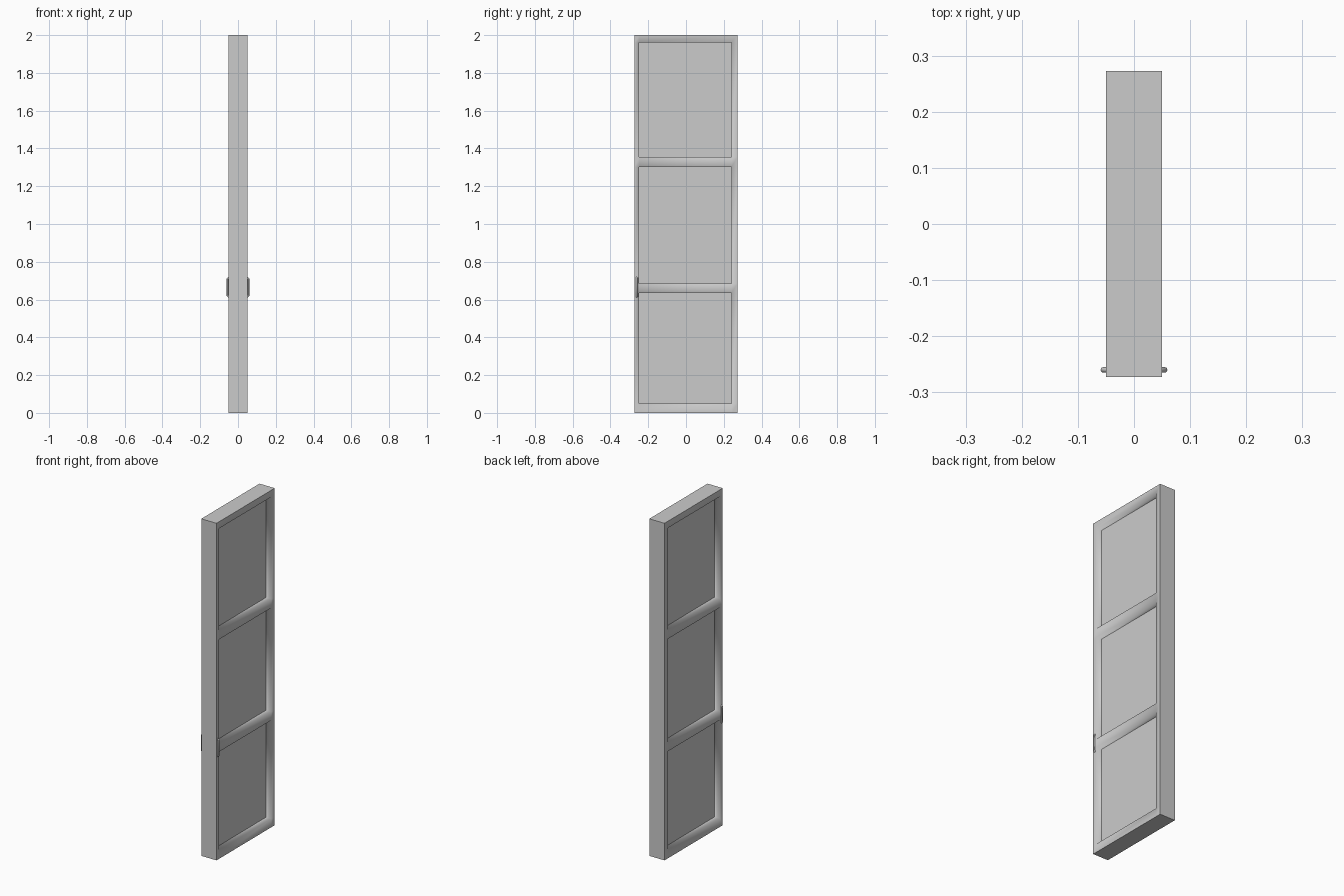
import bpy, bmesh
from mathutils import Vector

cube = bpy.data.objects.get("Cube")
if cube:
    bpy.data.objects.remove(cube)


def material(name, rgb):
    m = bpy.data.materials.new(name)
    m.use_nodes = True
    m.diffuse_color = (*rgb, 1)
    m.node_tree.nodes["Principled BSDF"].inputs["Base Color"].default_value = (*rgb, 1)
    return m


grey = material("plain grey", (0.6, 0.6, 0.6))

HALF = 0.05                                   # half thickness of the door
PANEL_HALF = 0.015                            # half thickness of the infill
YS = [-0.273, -0.248, 0.241, 0.273]
ZS = [0, 0.05, 0.635, 0.685, 1.302, 1.354, 1.96, 2]


def add_object(name, bm):
    mesh = bpy.data.meshes.new(name)
    bm.to_mesh(mesh)
    bm.free()
    mesh.materials.append(grey)
    ob = bpy.data.objects.new(name, mesh)
    bpy.context.collection.objects.link(ob)
    return ob


def box(name, lo, hi):
    bm = bmesh.new()
    bmesh.ops.create_cube(bm, size=1)
    lo, hi = Vector(lo), Vector(hi)
    for v in bm.verts:
        v.co = (lo + hi) / 2 + v.co * (hi - lo)
    return add_object(name, bm)


# Frame: a grid sheet with three openings, extruded through the thickness
bm = bmesh.new()
grid = [[bm.verts.new((-HALF, y, z)) for z in ZS] for y in YS]
for i in range(len(YS) - 1):
    for j in range(len(ZS) - 1):
        if not (i == 1 and j % 2 == 1):
            bm.faces.new((grid[i][j], grid[i][j + 1], grid[i + 1][j + 1], grid[i + 1][j]))
ext = bmesh.ops.extrude_face_region(bm, geom=bm.faces[:], use_keep_orig=True)
for g in ext["geom"]:
    if isinstance(g, bmesh.types.BMVert):
        g.co.x = HALF
bmesh.ops.recalc_face_normals(bm, faces=bm.faces)


def outer(v):
    return v.co.y in (bm_lo, bm_hi) or v.co.z in (0, 2)


bm_lo, bm_hi = grid[0][0].co.y, grid[-1][0].co.y
# Soft opening edges, crisp outer edges
for f in bm.faces:
    f.smooth = True
for e in bm.edges:
    if outer(e.verts[0]) and outer(e.verts[1]) and e.calc_face_angle(0) > 1:
        e.smooth = False
add_object("door_frame", bm)

# Recessed infill panels
for name, j in (("lower_panel", 1), ("middle_panel", 3), ("upper_panel", 5)):
    box(name, (-PANEL_HALF, YS[1], ZS[j]), (PANEL_HALF, YS[2], ZS[j + 1]))

# Bow handles on both faces
for name, s in (("left_handle", 1), ("right_handle", -1)):
    curve = bpy.data.curves.new(name, "CURVE")
    curve.dimensions = "3D"
    curve.bevel_depth = 0.005
    curve.bevel_resolution = 2
    curve.use_fill_caps = True
    path = [(0.045, 0.61), (0.055, 0.62), (0.055, 0.71), (0.045, 0.72)]
    spline = curve.splines.new("POLY")
    spline.points.add(len(path) - 1)
    for p, (x, z) in zip(spline.points, path):
        p.co = (s * x, -0.26, z, 1)
    curve.materials.append(grey)
    bpy.context.collection.objects.link(bpy.data.objects.new(name, curve))
